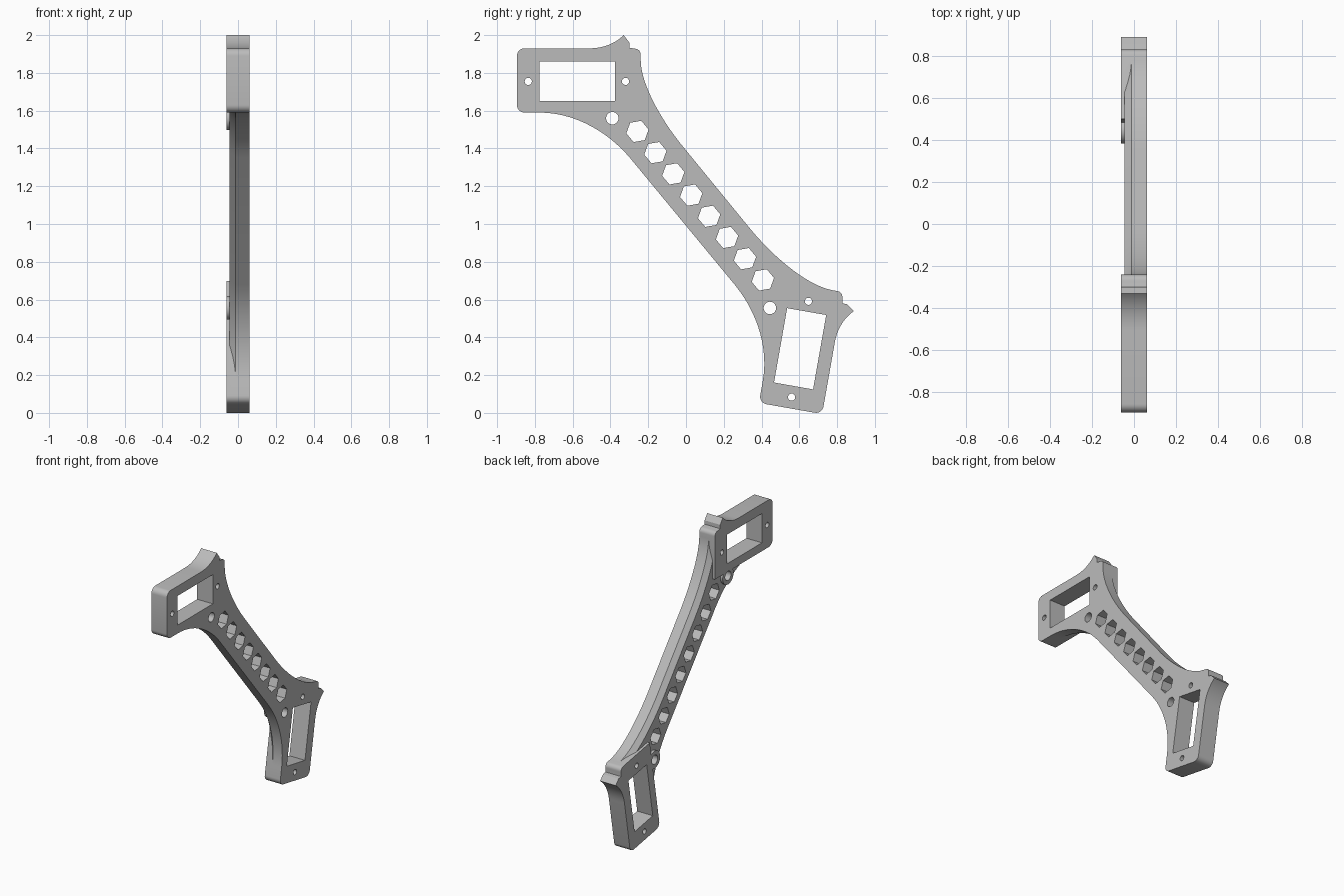
import bpy, bmesh, math
from mathutils import Vector
from mathutils.geometry import interpolate_bezier

cube = bpy.data.objects.get("Cube")
if cube:
    bpy.data.objects.remove(cube, do_unlink=True)

FRONT, BACK, ARM_BACK, CHAMFER_START = 0.062, -0.062, -0.044, -0.012
TILT = math.radians(10)


# Each end mount uses local (along, outward) coordinates mapped to (y, z)
def upper(p):
    return (p[0] - 0.895, p[1] + 1.59)


def lower(p):
    s, c = math.sin(TILT), math.cos(TILT)
    return (0.386 + p[0] * s + p[1] * c, 0.053 + p[0] * c - p[1] * s)


def bezier(points, count=14):
    a, b, c, d = [Vector(p) for p in points]
    return [tuple(p) for p in interpolate_bezier(a, b, c, d, count)]


def arc(center, radius, start, end, count=7):
    angles = [math.radians(start + (end - start) * i / (count - 1)) for i in range(count)]
    return [(center[0] + radius * math.cos(a), center[1] + radius * math.sin(a)) for a in angles]


def circle(center, radius, count=32):
    return arc(center, radius, 0, 360 - 360 / count, count)


def prism(bm, outline, x0, x1):
    """Extrude a (y, z) outline from x0 to x1 and return its end face."""
    base = bm.faces.new([bm.verts.new((x0, y, z)) for y, z in outline])
    ext = bmesh.ops.extrude_face_region(bm, geom=[base])["geom"]
    bmesh.ops.translate(bm, vec=(x1 - x0, 0, 0),
                        verts=[v for v in ext if isinstance(v, bmesh.types.BMVert)])
    return next(f for f in ext if isinstance(f, bmesh.types.BMFace))


def finish(name, bm):
    bmesh.ops.recalc_face_normals(bm, faces=bm.faces)
    mesh = bpy.data.meshes.new(name)
    bm.to_mesh(mesh)
    bm.free()
    obj = bpy.data.objects.new(name, mesh)
    bpy.context.collection.objects.link(obj)
    return obj


def solid(name, outline, x0, x1):
    bm = bmesh.new()
    prism(bm, outline, x0, x1)
    return finish(name, bm)


def combine(target, tool, operation):
    tool.hide_render = True
    mod = target.modifiers.new(operation.lower(), 'BOOLEAN')
    mod.operation, mod.solver, mod.object = operation, 'EXACT', tool
    bpy.context.view_layer.objects.active = target
    bpy.ops.object.modifier_apply(modifier=mod.name)
    bpy.data.objects.remove(tool, do_unlink=True)


# Arm: flared at both ends, with a chamfer around the back edge
inner = bezier([(0.12, 0), (0.30, 0), (0.475, -0.096), (0.595, -0.236)])
outer = bezier([(0.655, 0.28), (0.655, 0.15), (0.766, -0.047), (0.895, -0.20)])
tuck = [(0.12, 0.1), (0.5, 0.1), (0.5, 0.28)]
half = inner[::-1] + tuck + outer
outline = [upper(p) for p in half] + [lower(p) for p in half[::-1]]
bm = bmesh.new()
prism(bm, outline, FRONT, CHAMFER_START)
bmesh.ops.recalc_face_normals(bm, faces=bm.faces)
cap = min(bm.faces, key=lambda f: f.calc_center_median().x)
drop = CHAMFER_START - ARM_BACK
bmesh.ops.inset_region(bm, faces=[cap], thickness=drop, depth=0, use_even_offset=True)
bmesh.ops.translate(bm, verts=cap.verts, vec=(-drop, 0, 0))
bracket = finish("bracket_arm", bm)

# End mounts: rounded rectangle with a hooked tab, plus a round boss beside each
mount = arc((0.04, 0.04), 0.04, 270, 180) + arc((0.04, 0.30), 0.04, 180, 90)
mount += bezier([(0.385, 0.34), (0.47, 0.34), (0.53, 0.375), (0.565, 0.41)])
mount += [(0.595, 0.37), (0.596, 0.343)]
mount += arc((0.625, 0.308), 0.03, 90, 0) + [(0.655, 0)]
boss_center = (0.505, -0.03)
for side, place in (("upper", upper), ("lower", lower)):
    combine(bracket, solid(side + "_mount", [place(p) for p in mount], BACK, FRONT), 'UNION')
    boss = [place(p) for p in circle(boss_center, 0.062)]
    combine(bracket, solid(side + "_boss", boss, BACK, 0.02), 'UNION')

# Openings: windows, screw holes, boss holes and the row of hexagons
bm = bmesh.new()
window = [(0.12, 0.06), (0.52, 0.06), (0.52, 0.27), (0.12, 0.27)]
openings = [window, circle((0.06, 0.165), 0.019), circle((0.575, 0.165), 0.019),
            circle(boss_center, 0.033)]
for place in (upper, lower):
    for shape in openings:
        prism(bm, [place(p) for p in shape], -0.2, 0.2)
first, last = Vector((-0.257, 1.49)), Vector((0.407, 0.704))
for i in range(8):
    prism(bm, arc(first.lerp(last, i / 7), 0.06, 10, 310, 6), -0.2, 0.2)
combine(bracket, finish("opening_cutter", bm), 'DIFFERENCE')

# Single grey material
grey = bpy.data.materials.new("plain_grey")
grey.use_nodes = True
color = (0.5, 0.5, 0.5, 1)
grey.diffuse_color = color
grey.node_tree.nodes["Principled BSDF"].inputs["Base Color"].default_value = color
bracket.data.materials.clear()
bracket.data.materials.append(grey)
for poly in bracket.data.polygons:
    poly.material_index = 0

bpy.ops.object.select_all(action='DESELECT')
bracket.select_set(True)
bpy.context.view_layer.objects.active = bracket
bpy.ops.object.shade_smooth_by_angle(angle=math.radians(30))
bracket.name = "bracket"
